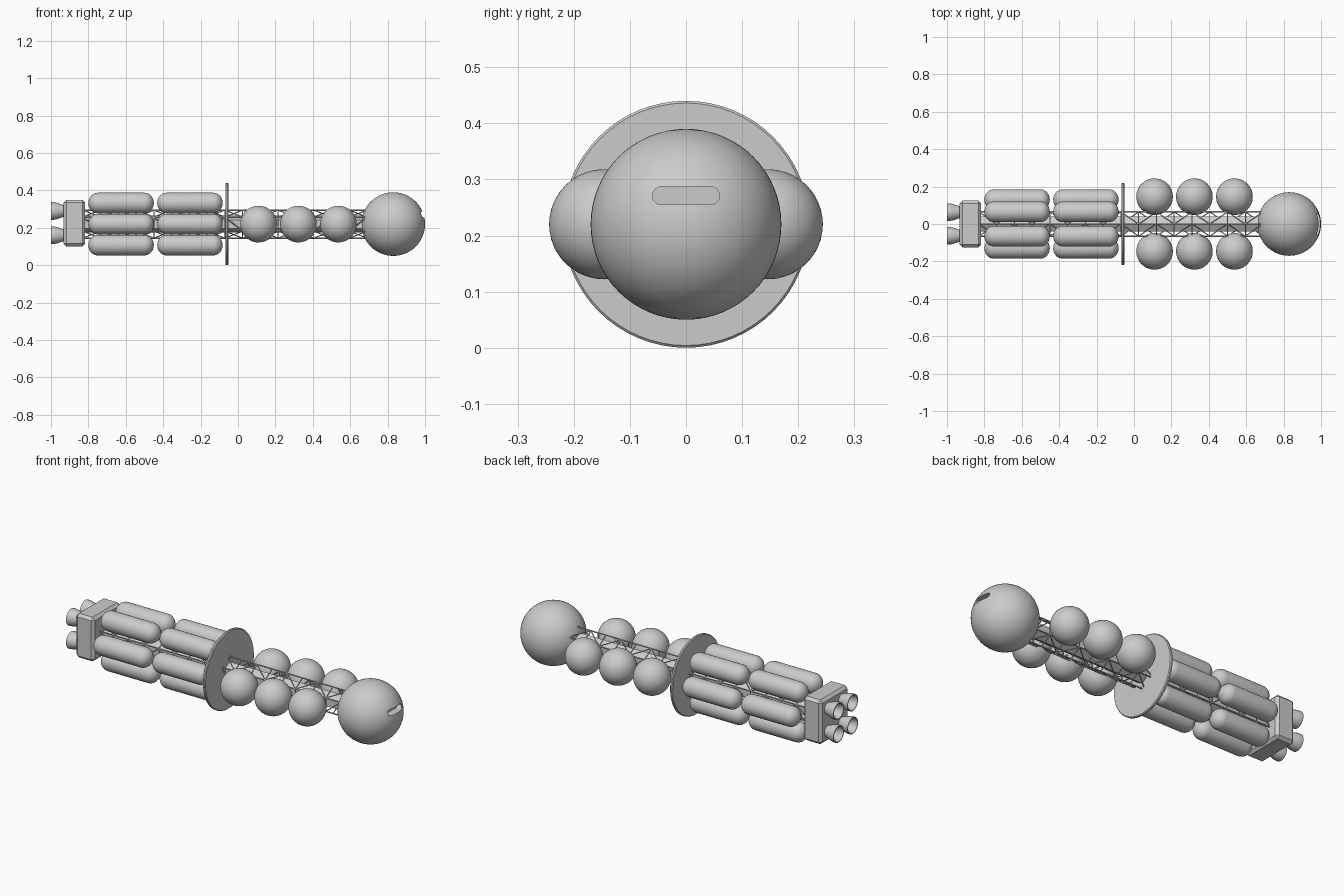
import bpy, bmesh, math
from mathutils import Vector, Matrix

if "Cube" in bpy.data.objects:
    bpy.data.objects.remove(bpy.data.objects["Cube"])

ZC = 0.22  # height of the ship's long axis

grey = bpy.data.materials.new("hull_grey")
grey.diffuse_color = (0.6, 0.6, 0.6, 1)
grey.use_nodes = True
grey.node_tree.nodes["Principled BSDF"].inputs["Base Color"].default_value = grey.diffuse_color


def finish(name, bm, smooth=True, angle=35):
    bmesh.ops.recalc_face_normals(bm, faces=bm.faces)
    me = bpy.data.meshes.new(name)
    bm.to_mesh(me)
    bm.free()
    ob = bpy.data.objects.new(name, me)
    bpy.context.collection.objects.link(ob)
    me.materials.append(grey)
    bpy.ops.object.select_all(action='DESELECT')
    ob.select_set(True)
    bpy.context.view_layer.objects.active = ob
    if smooth:
        bpy.ops.object.shade_smooth_by_angle(angle=math.radians(angle))
    return ob


def lathe(name, profile, y=0, z=ZC, segs=32, angle=35):
    """Spin (x, radius) points around an axis parallel to x."""
    bm = bmesh.new()
    rings = []
    for x, r in profile:
        if r < 1e-6:
            rings.append([bm.verts.new((x, y, z))])
        else:
            rings.append([bm.verts.new((x, y + r * math.sin(math.tau * i / segs),
                                        z + r * math.cos(math.tau * i / segs))) for i in range(segs)])
    for a, b in zip(rings, rings[1:]):
        for i in range(segs):
            j = (i + 1) % segs
            vs = [a[i % len(a)], a[j % len(a)], b[j % len(b)], b[i % len(b)]]
            bm.faces.new(list(dict.fromkeys(vs)))
    return finish(name, bm, angle=angle)


def rod(bm, a, b, r):
    a, b = Vector(a), Vector(b)
    d = b - a
    m = Matrix.Translation((a + b) / 2) @ d.to_track_quat('Z', 'Y').to_matrix().to_4x4()
    bmesh.ops.create_cone(bm, cap_ends=True, segments=6, radius1=r, radius2=r, depth=d.length, matrix=m)


def hexpt(x, k, r=0.075):
    t = math.tau * k / 6
    return (x, r * math.sin(t), ZC + r * math.cos(t))


# Command sphere with a recessed viewing slot
bm = bmesh.new()
bmesh.ops.create_uvsphere(bm, u_segments=64, v_segments=32, radius=0.17,
                          matrix=Matrix.Translation((0.83, 0, ZC)))
command = finish("command_sphere", bm)
bm = bmesh.new()
outline = []
for side in (1, -1):
    for i in range(9):
        t = math.pi * i / 8
        outline.append((0.955, side * (0.044 + 0.016 * math.sin(t)), 0.271 + side * 0.016 * math.cos(t)))
face = bm.faces.new([bm.verts.new(p) for p in outline])
ext = bmesh.ops.extrude_face_region(bm, geom=[face])
bmesh.ops.translate(bm, vec=(0.1, 0, 0), verts=[v for v in ext["geom"] if isinstance(v, bmesh.types.BMVert)])
cutter = finish("slot_cutter", bm, smooth=False)
cutter.hide_render = True
bpy.context.view_layer.objects.active = command
mod = command.modifiers.new("slot", 'BOOLEAN')
mod.operation = 'DIFFERENCE'
mod.object = cutter
bpy.ops.object.modifier_apply(modifier=mod.name)
bpy.data.objects.remove(cutter)
command.select_set(True)
bpy.ops.object.shade_smooth_by_angle(angle=math.radians(35))

# Three pairs of cargo spheres
for i, x in enumerate((0.11, 0.323, 0.537)):
    for side in (-1, 1):
        bm = bmesh.new()
        bmesh.ops.create_icosphere(bm, subdivisions=4, radius=0.098,
                                   matrix=Matrix.Translation((x, side * 0.146, ZC)))
        finish(f"cargo_sphere_{i}_{side}", bm)

# Hexagonal lattice spine around a solid core
X0, X1, BAYS = -0.83, 0.69, 16
step = (X1 - X0) / BAYS
bm = bmesh.new()
for k in range(6):
    rod(bm, hexpt(X0, k), hexpt(X1, k), 0.004)
    for i in range(BAYS + 1):
        x = X0 + i * step
        rod(bm, hexpt(x, k), hexpt(x, k + 1), 0.003)
        if i < BAYS:
            a, b = (k, k + 1) if i % 2 else (k + 1, k)
            rod(bm, hexpt(x, a), hexpt(x + step, b), 0.003)
finish("spine_lattice", bm, smooth=False)
lathe("spine_core", [(X0, 0), (X0, 0.045), (X1, 0.045), (X1, 0)], segs=6)

# Shield disc
lathe("shield_disc", [(-0.068, 0), (-0.068, 0.216), (-0.064, 0.22), (-0.056, 0.22),
                      (-0.052, 0.216), (-0.052, 0)], segs=64)

# Two rings of six fuel tanks
R, H, CAP = 0.055, 0.175, 0.05
for n, xc in enumerate((-0.625, -0.257)):
    arc = [math.pi / 2 * i / 8 for i in range(9)]
    prof = [(xc - H + CAP - CAP * math.cos(t), R * math.sin(t)) for t in arc]
    prof += [(xc + H - CAP + CAP * math.cos(t), R * math.sin(t)) for t in reversed(arc)]
    prof = [(x, r if r > 1e-5 else 0) for x, r in prof]
    for k in range(6):
        t = math.tau * k / 6
        lathe(f"fuel_tank_{n}_{k}", prof, 0.13 * math.cos(t), ZC + 0.13 * math.sin(t))

# Engine block: chamfered box
bm = bmesh.new()
bmesh.ops.create_cube(bm, size=1, matrix=Matrix.Translation((-0.875, 0, 0.225)) @
                      Matrix.Diagonal((0.115, 0.25, 0.25, 1)))
bmesh.ops.bevel(bm, geom=bm.edges[:], offset=0.015, segments=1, affect='EDGES')
finish("engine_block", bm, smooth=False)

# Four engine nozzles
bell = [(-0.92, 0), (-0.92, 0.028), (-0.94, 0.034), (-0.965, 0.043), (-0.985, 0.047),
        (-1.0, 0.047), (-1.0, 0.042), (-0.975, 0.036), (-0.95, 0.02), (-0.95, 0)]
for sy in (-1, 1):
    for sz in (-1, 1):
        lathe(f"engine_nozzle_{sy}_{sz}", bell, sy * 0.063, 0.225 + sz * 0.065, 24)
